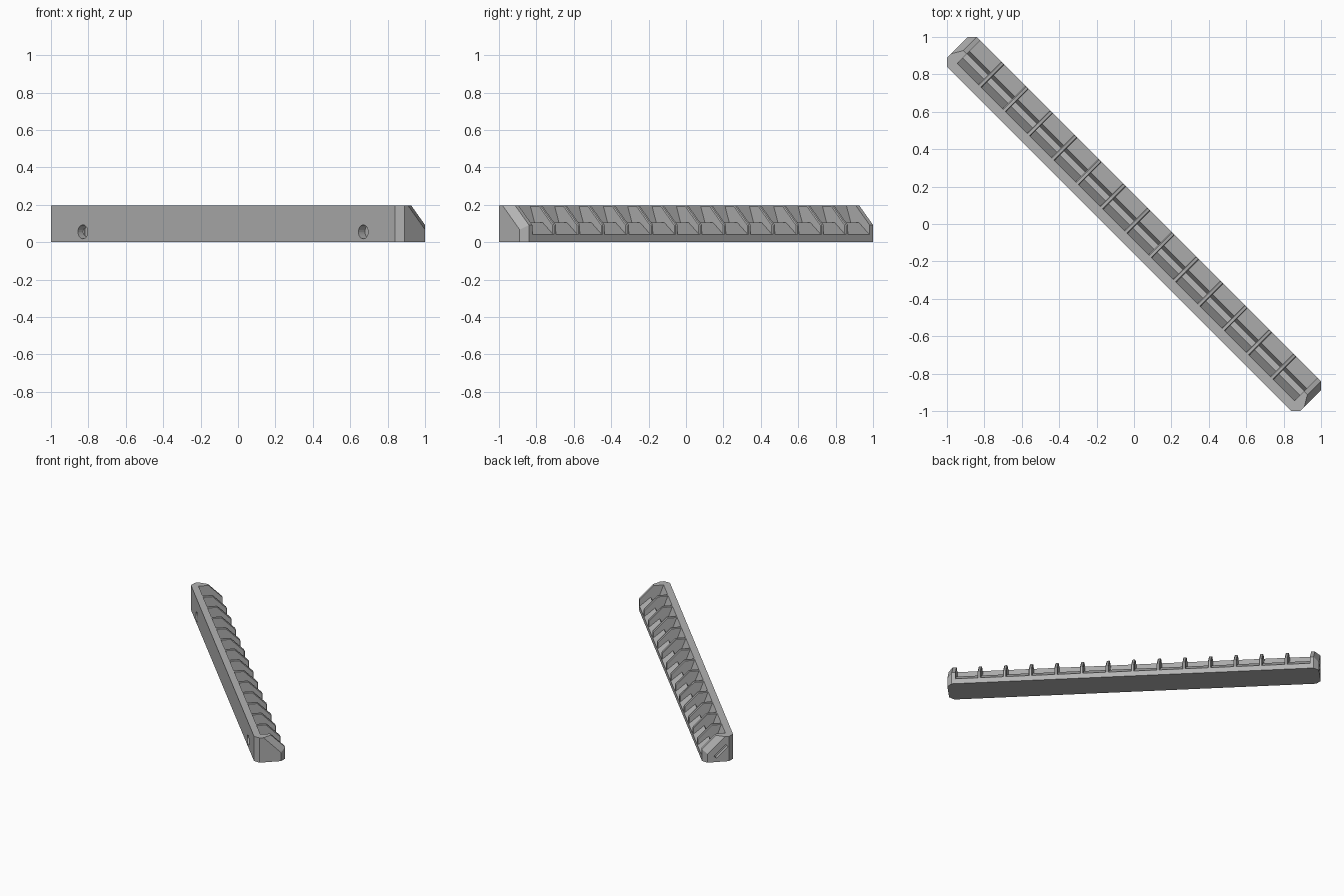
import bpy, bmesh, math
from mathutils import Matrix

cube = bpy.data.objects.get("Cube")
if cube:
    bpy.data.objects.remove(cube)

grey = bpy.data.materials.new("plain_grey")
grey.use_nodes = True
grey.diffuse_color = (0.45, 0.45, 0.45, 1)
grey.node_tree.nodes["Principled BSDF"].inputs["Base Color"].default_value = (0.45, 0.45, 0.45, 1)

# The bar lies along local x and is turned onto the diagonal
TURN = Matrix.Rotation(-math.pi / 4, 4, 'Z')
PITCH, HALF, TOP = 0.184, 0.113, 0.195


def finish(bm, name):
    bmesh.ops.recalc_face_normals(bm, faces=bm.faces)
    mesh = bpy.data.meshes.new(name)
    bm.to_mesh(mesh)
    bm.free()
    mesh.materials.append(grey)
    ob = bpy.data.objects.new(name, mesh)
    ob.matrix_world = TURN
    bpy.context.collection.objects.link(ob)
    return ob


def loft(name, sections):
    """Skin cross-sections given as (x, [(y, z), ...])."""
    bm = bmesh.new()
    rings = [[bm.verts.new((x, y, z)) for y, z in pts] for x, pts in sections]
    for a, b in zip(rings, rings[1:]):
        for i in range(len(a)):
            j = (i + 1) % len(a)
            bm.faces.new((a[i], a[j], b[j], b[i]))
    bm.faces.new(rings[0])
    bm.faces.new(rings[-1])
    return finish(bm, name)


def cut(ob, bm, name):
    cutter = finish(bm, name)
    cutter.hide_render = True
    cutter.hide_set(True)
    cutter.display_type = 'WIRE'
    mod = ob.modifiers.new(name, 'BOOLEAN')
    mod.operation, mod.solver, mod.object = 'DIFFERENCE', 'EXACT', cutter


# Body: tall back wall, channel and sloping front ledge
body_profile = [(-HALF, 0), (-HALF, TOP), (-0.062, TOP), (-0.02, 0.08),
                (0.012, 0.07), (0.032, 0.105), (HALF, 0.04), (HALF, 0)]
body = loft("rack_body", [(-1.28, body_profile), (1.28, body_profile)])

# Screw holes in the back wall
holes = bmesh.new()
for x in (-1.06, 1.06):
    place = Matrix.Translation((x, -HALF, 0.055)) @ Matrix.Rotation(math.pi / 2, 4, 'X')
    bmesh.ops.create_cone(holes, cap_ends=True, segments=24, radius1=0.037,
                          radius2=0.037, depth=0.1, matrix=place)
cut(body, holes, "screw_hole_cutter")

# Divider ribs
rib_profile = [(-0.075, 0.01), (-0.075, TOP), (0.01, TOP),
               (HALF, 0.092), (HALF, 0)]
for i in range(-6, 7):
    x = i * PITCH
    rib = loft(f"rib_{i + 7}", [(x - 0.012, rib_profile), (x + 0.012, rib_profile)])
    bevel = rib.modifiers.new("soft_edge", 'BEVEL')
    bevel.width, bevel.segments = 0.005, 1

# Chamfered end caps
inner = [(-HALF, 0), (-HALF, TOP), (0.01, TOP), (HALF, 0.092), (HALF, 0)]
outer = [(-0.078, 0), (-0.078, TOP), (-0.05, TOP), (0.078, 0.067), (0.078, 0)]
caps = [loft(name, [(s * 1.275, inner), (s * 1.301, inner), (s * 1.336, outer)])
        for name, s in (("near_end_cap", 1), ("far_end_cap", -1))]

# Slanted slot in the far cap
slot = bmesh.new()
place = (Matrix.Translation((-1.336, -0.02, 0.08)) @ Matrix.Rotation(-math.pi / 4, 4, 'X')
         @ Matrix.Diagonal((0.06, 0.12, 0.025, 1)))
bmesh.ops.create_cube(slot, size=1, matrix=place)
cut(caps[1], slot, "slot_cutter")
